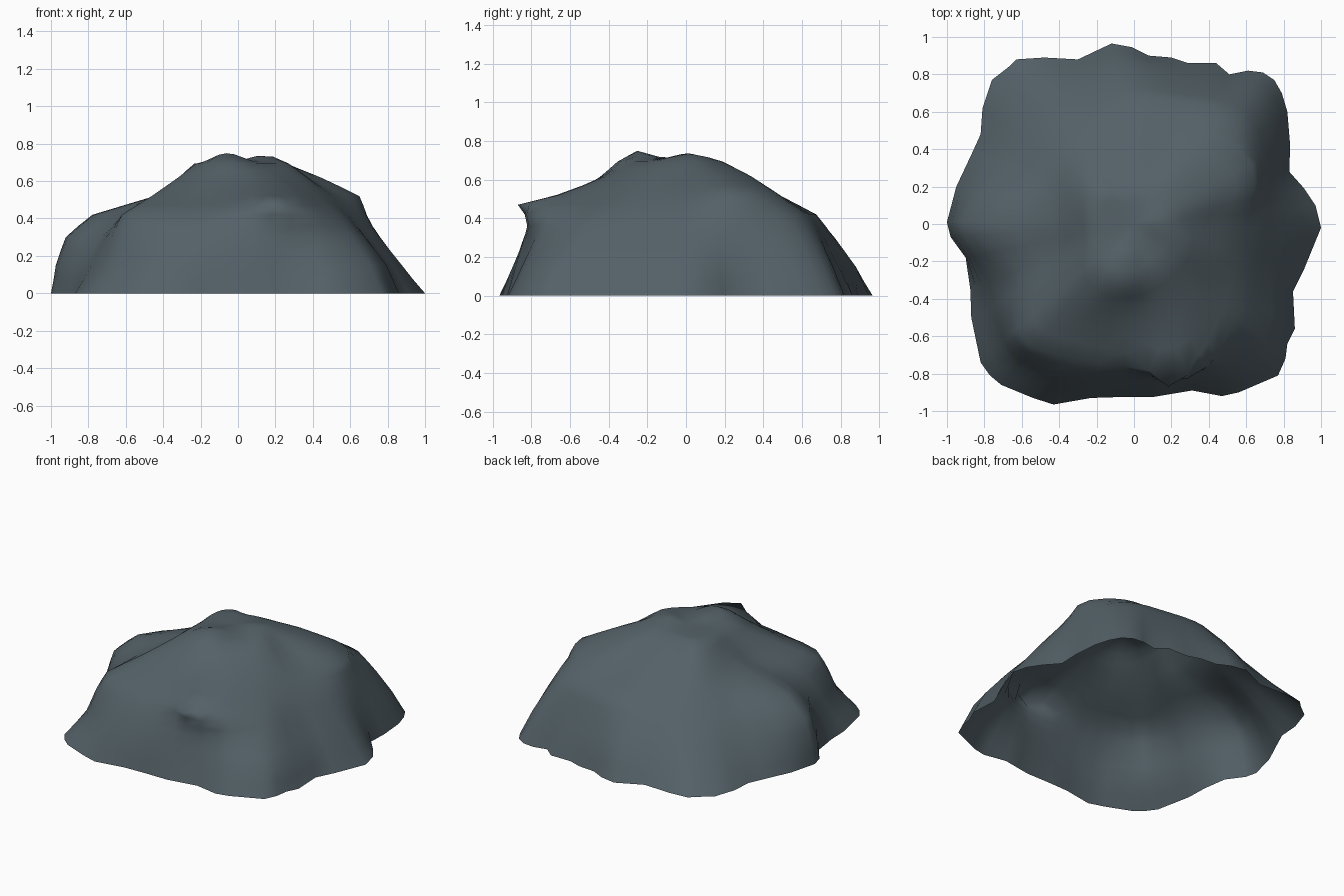
import bpy, bmesh, math

if "Cube" in bpy.data.objects:
    bpy.data.objects.remove(bpy.data.objects["Cube"])

# Footprint of the boulder, counter-clockwise (x, y)
OUTLINE = [
    (1.0, -.02), (.97, .10), (.91, .19), (.83, .28), (.835, .42), (.82, .60), (.79, .70), (.75, .77),
    (.69, .81), (.61, .82), (.51, .80), (.44, .86), (.29, .86), (.20, .89), (.08, .90), (-.01, .945),
    (-.12, .965), (-.30, .88), (-.48, .89), (-.63, .88), (-.67, .84), (-.76, .77), (-.81, .62), (-.82, .48),
    (-.87, .37), (-.95, .20), (-1.0, .01), (-.98, -.07), (-.90, -.18), (-.875, -.35), (-.87, -.50),
    (-.82, -.74), (-.77, -.81), (-.71, -.86), (-.54, -.93), (-.43, -.965), (-.23, -.93), (-.07, -.925),
    (.10, -.925), (.19, -.91), (.31, -.89), (.47, -.92), (.56, -.90), (.77, -.81), (.81, -.72),
    (.82, -.64), (.86, -.56), (.85, -.36), (.91, -.24)]

# Contour radius at each level, one entry per 22.5 degrees starting at +x
CONTOURS = [
    (0.00, [1.0, .90, 1.07, .93, .945, .96, 1.07, .95, 1.0, .95, 1.12, 1.03, .93, .97, 1.12, .93]),
    (0.15, [.88, .85, .99, .86, .88, .86, .90, .86, .98, .88, .98, .97, .89, .91, 1.04, .86]),
    (0.30, [.76, .79, .89, .78, .77, .74, .74, .75, .93, .79, .92, .88, .84, .86, .89, .74]),
    (0.42, [.66, .74, .80, .71, .67, .61, .60, .62, .79, .65, .86, .78, .77, .87, .76, .64]),
    (0.52, [.54, .71, .66, .51, .48, .46, .48, .46, .44, .44, .64, .60, .61, .69, .58, .53]),
    (0.62, [.37, .48, .45, .35, .32, .32, .37, .34, .31, .33, .44, .46, .43, .43, .41, .40]),
    (0.695, [.26, .27, .25, .20, .18, .18, .25, .25, .23, .24, .31, .36, .35, .29, .28, .29]),
]
PEAKS = [(-.06, -.26, .055), (.14, .01, .04)]


def spline(p0, p1, p2, p3, t):
    return .5 * (2*p1 + (p2-p0)*t + (2*p0-5*p1+4*p2-p3)*t*t + (3*p1-p0-3*p2+p3)*t**3)


def around(values, angle):
    """Smooth cyclic lookup of a contour radius."""
    s = (angle / math.tau * 16) % 16
    i = int(s)
    return spline(*[values[(i + k) % 16] for k in (-1, 0, 1, 2)], s - i)


def nose(angle, z):
    """Small overhanging nose on the front face."""
    d = math.degrees(angle) % 360 - 283
    return .17 * math.exp(-(d / 8)**2 - ((z - .47) / .035)**2)


def top_z(x, y):
    return .70 + sum(h * math.exp(-((x-a)**2 + (y-b)**2) / .012) for a, b, h in PEAKS)


bm = bmesh.new()
angles = [math.atan2(y, x) for x, y in OUTLINE]
rings = [[bm.verts.new((x, y, 0)) for x, y in OUTLINE]]

# Flanks: footprint irregularity fades out with height
for li in range(len(CONTOURS) - 1):
    (z0, c0), (z1, c1) = CONTOURS[li], CONTOURS[li + 1]
    for t in (.5, 1.0):
        z = z0 + (z1 - z0) * t
        fade = max(0, 1 - z / .35)
        ring = []
        for a, (x, y) in zip(angles, OUTLINE):
            r = around(c0, a) * (1 - t) + around(c1, a) * t + nose(a, z)
            r += (math.hypot(x, y) - around(CONTOURS[0][1], a)) * fade
            ring.append(bm.verts.new((r * math.cos(a), r * math.sin(a), z)))
        rings.append(ring)

# Summit plateau with low peaks
for f in (.72, .4):
    ring = []
    for a in angles:
        r = around(CONTOURS[-1][1], a) * f
        x, y = r * math.cos(a), r * math.sin(a)
        ring.append(bm.verts.new((x, y, top_z(x, y))))
    rings.append(ring)
tip = bm.verts.new((0, 0, top_z(0, 0)))

# Open-bottomed skin
n = len(OUTLINE)
for low, high in zip(rings, rings[1:]):
    for i in range(n):
        j = (i + 1) % n
        bm.faces.new((low[i], low[j], high[j], high[i]))
for i in range(n):
    bm.faces.new((rings[-1][i], rings[-1][(i + 1) % n], tip))

# Soften the weathered flanks, keeping the footprint
inner = [v for ring in rings[1:] for v in ring]
bmesh.ops.smooth_vert(bm, verts=inner, factor=.2, use_axis_x=True, use_axis_y=True, use_axis_z=True)
for f in bm.faces:
    f.smooth = True

mesh = bpy.data.meshes.new("boulder")
bm.to_mesh(mesh)
bm.free()
boulder = bpy.data.objects.new("boulder", mesh)
bpy.context.collection.objects.link(boulder)

stone = bpy.data.materials.new("slate grey stone")
stone.diffuse_color = (.088, .119, .137, 1)
stone.use_nodes = True
stone.node_tree.nodes["Principled BSDF"].inputs["Base Color"].default_value = stone.diffuse_color
mesh.materials.append(stone)
